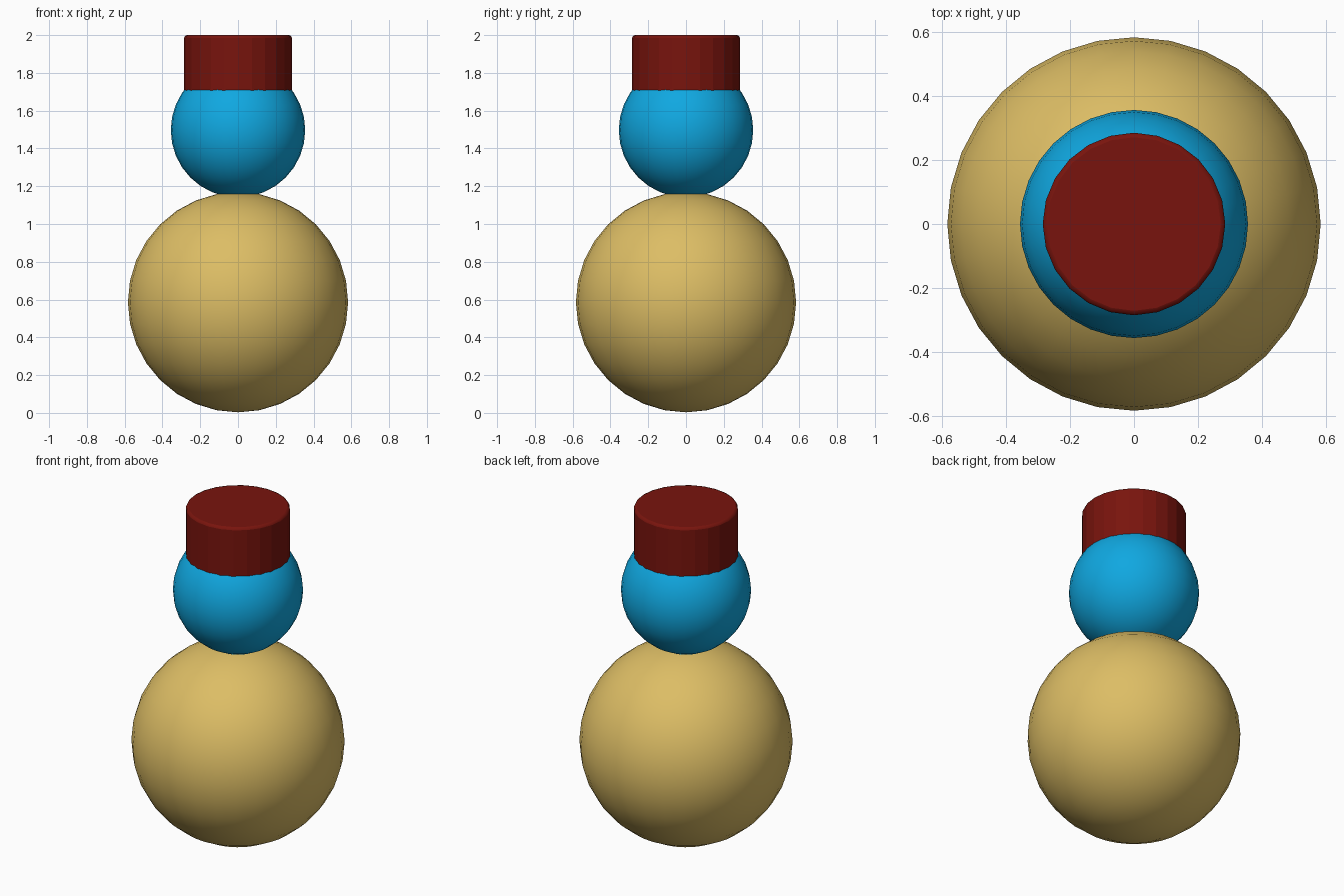
import bpy
import math

if "Cube" in bpy.data.objects:
    bpy.data.objects.remove(bpy.data.objects["Cube"])


def finish(obj, name, color, smooth_angle=None):
    obj.name = name
    mat = bpy.data.materials.new(name + "_paint")
    mat.diffuse_color = (*color, 1)
    mat.use_nodes = True
    mat.node_tree.nodes["Principled BSDF"].inputs["Base Color"].default_value = mat.diffuse_color
    obj.data.materials.append(mat)
    if smooth_angle is None:
        bpy.ops.object.shade_smooth()
    else:
        bpy.ops.object.shade_smooth_by_angle(angle=math.radians(smooth_angle))


def ball(name, radius, z, color):
    bpy.ops.mesh.primitive_uv_sphere_add(segments=32, ring_count=16,
                                         radius=radius, location=(0, 0, z))
    finish(bpy.context.object, name, color)


# Large body with the smaller head resting slightly into it
ball("body", 0.583, 0.586, (0.72, 0.51, 0.13))
ball("head", 0.356, 1.497, (0.005, 0.39, 0.75))

# Faceted hat sunk into the head, with softened rims
bottom, top = 1.62, 2.0
bpy.ops.mesh.primitive_cylinder_add(vertices=24, radius=0.285, depth=top - bottom,
                                    location=(0, 0, (bottom + top) / 2))
hat = bpy.context.object
bevel = hat.modifiers.new("rim_bevel", 'BEVEL')
bevel.width = 0.014
bevel.segments = 2
bevel.limit_method = 'ANGLE'
bevel.angle_limit = math.radians(40)
finish(hat, "hat", (0.19, 0.007, 0.004), 10)
